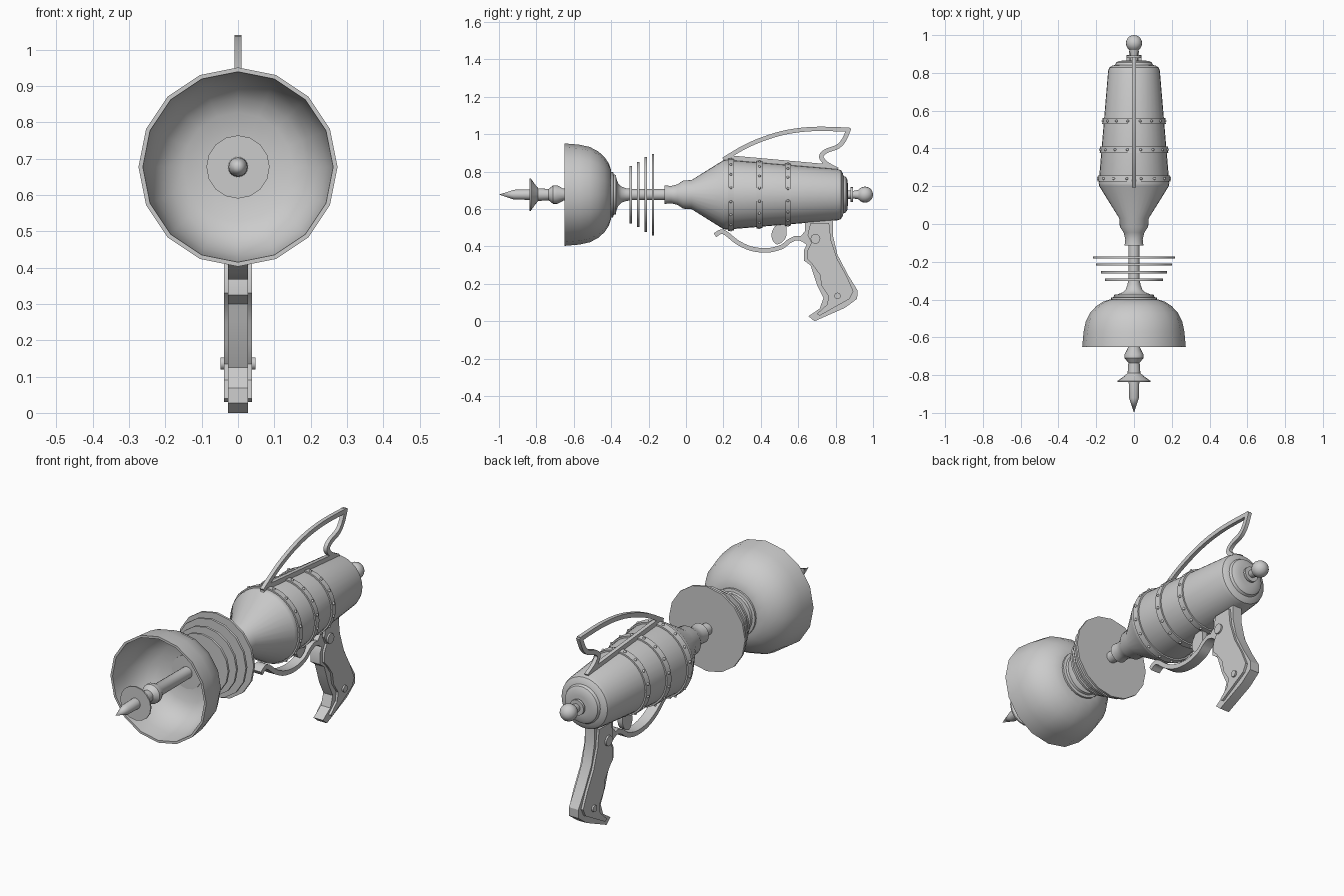
import bpy, bmesh, math
from mathutils import Vector

cube = bpy.data.objects.get("Cube")
if cube:
    bpy.data.objects.remove(cube)

AXIS = 0.677  # height of the barrel axis

metal = bpy.data.materials.new("grey metal")
metal.use_nodes = True
GREY = (0.6, 0.6, 0.6, 1)
metal.diffuse_color = GREY
metal.node_tree.nodes["Principled BSDF"].inputs["Base Color"].default_value = GREY


def finish(name, bm, angle=32):
    bmesh.ops.remove_doubles(bm, verts=bm.verts, dist=1e-5)
    bmesh.ops.recalc_face_normals(bm, faces=bm.faces)
    mesh = bpy.data.meshes.new(name)
    bm.to_mesh(mesh)
    bm.free()
    mesh.materials.append(metal)
    mesh.shade_smooth()
    mesh.set_sharp_from_angle(angle=math.radians(angle))
    obj = bpy.data.objects.new(name, mesh)
    bpy.context.collection.objects.link(obj)
    return obj


def lathe(name, profile, sides=16):
    """Turn a (y, radius) profile around the barrel axis."""
    bm = bmesh.new()
    rings = []
    for y, r in profile:
        ring = []
        for i in range(sides):
            a = math.tau * i / sides
            ring.append(bm.verts.new((r * math.sin(a), y, AXIS + r * math.cos(a))))
        rings.append(ring)
    for a, b in zip(rings, rings[1:]):
        for i in range(sides):
            j = (i + 1) % sides
            bm.faces.new((a[i], a[j], b[j], b[i]))
    return finish(name, bm)


def smooth_path(pts, steps=4, closed=False):
    """Catmull-Rom curve through (y, z) points."""
    p = [Vector(q) for q in pts]
    p = [p[-1]] + p + p[:2] if closed else [p[0]] + p + [p[-1]]
    out = []
    for a, b, c, d in zip(p, p[1:], p[2:], p[3:]):
        for s in range(steps):
            t = s / steps
            out.append(0.5 * (2 * b + (c - a) * t + (2 * a - 5 * b + 4 * c - d) * t * t
                              + (3 * b - a - 3 * c + d) * t ** 3))
    return out if closed else out + [p[-1]]


def prism(name, outline, half):
    """Extrude a (y, z) outline to a plate of the given half width."""
    bm = bmesh.new()
    face = bm.faces.new([bm.verts.new((-half, y, z)) for y, z in outline])
    new = bmesh.ops.extrude_face_region(bm, geom=[face])["geom"]
    bmesh.ops.translate(bm, vec=(2 * half, 0, 0),
                        verts=[v for v in new if isinstance(v, bmesh.types.BMVert)])
    return finish(name, bm)


def ribbon(name, pts, thick, half):
    """Flat bent bar following a (y, z) path."""
    path = smooth_path(pts, 5)
    left, right = [], []
    for i, p in enumerate(path):
        d = (path[min(i + 1, len(path) - 1)] - path[max(i - 1, 0)]).normalized()
        n = Vector((-d.y, d.x)) * thick / 2
        left.append(p + n)
        right.append(p - n)
    return prism(name, left + right[::-1], half)


# Barrel and muzzle
lathe("barrel", [(-.115, 0), (-.115, .05), (-.08, .046), (-.045, .055), (-.015, .075),
                 (.03, .078), (.2, .184), (.215, .187), (.81, .137), (.828, .131),
                 (.838, .115), (.842, .1), (.855, .094), (.863, .08), (.866, .05), (.866, 0)], 32)

# Riveted bands
def body_radius(y):
    return .187 - (y - .215) * .05 / .595

for n, y in enumerate((.24, .393, .545)):
    r0, r1 = body_radius(y - .016), body_radius(y + .016)
    lathe(f"band_{n + 1}", [(y - .016, r0 - .01), (y - .016, r0 + .008),
                            (y + .016, r1 + .008), (y + .016, r1 - .01)], 32)
    bm = bmesh.new()
    for i in range(16):
        a = math.tau * (i + .5) / 16
        r = body_radius(y) + .008
        made = bmesh.ops.create_uvsphere(bm, u_segments=8, v_segments=4, radius=.0075)
        bmesh.ops.translate(bm, verts=made["verts"],
                            vec=(r * math.sin(a), y, AXIS + r * math.cos(a)))
    finish(f"band_rivets_{n + 1}", bm, 60)

# Rear knob
ball = [(.957 - .043 * math.cos(math.pi * i / 10), .043 * math.sin(math.pi * i / 10))
        for i in range(2, 11)]
lathe("rear_knob", [(.86, .022), (.88, .022), (.88, .04), (.893, .04), (.893, .02)] + ball)

# Cooling discs and their rod
lathe("rod", [(-.64, .03), (-.1, .03)])
for n, (y, r) in enumerate(((-.295, .154), (-.255, .174), (-.215, .2), (-.177, .218))):
    lathe(f"cooling_disc_{n + 1}", [(y - .006, 0), (y - .006, r), (y + .006, r), (y + .006, 0)])

# Reflector bowl with hollow front
lathe("reflector_bowl", [(-.4, 0), (-.4, .13), (-.412, .165), (-.435, .2), (-.47, .232),
                         (-.515, .255), (-.57, .267), (-.65, .274), (-.65, .262),
                         (-.57, .256), (-.515, .243), (-.47, .22), (-.44, .19),
                         (-.42, .15), (-.412, .085), (-.417, .085), (-.417, 0)])
lathe("bowl_collar", [(-.41, .122), (-.39, .122), (-.387, .108), (-.375, .105), (-.372, .085),
                      (-.362, .06), (-.345, .043), (-.32, .034), (-.29, .03)], 24)

# Emitter spike
lathe("emitter_spike", [(-1, 0), (-.92, .026), (-.837, .028), (-.837, .087), (-.83, .087),
                        (-.81, .058), (-.79, .034), (-.735, .03), (-.73, .034), (-.71, .05),
                        (-.69, .05), (-.655, .032), (-.42, .03)])

# Sight loop on top
prism("top_rail", [(.19, .84), (.2, .868), (.233, .887), (.735, .842), (.82, .81), (.8, .79)], .01)
ribbon("sight_arch", [(.2, .865), (.34, .945), (.51, 1.005), (.68, 1.028), (.875, 1.024)],
       .023, .01)
ribbon("sight_back", [(.872, 1.033), (.845, .97), (.81, .933), (.75, .91), (.723, .88),
                      (.752, .842), (.81, .81)], .024, .01)

# Trigger and guard
ribbon("trigger_guard", [(.155, .46), (.2, .478), (.275, .422), (.35, .388), (.435, .379),
                         (.51, .397), (.555, .43), (.6, .445), (.66, .42)], .024, .027)
prism("trigger", smooth_path([(.46, .48), (.485, .515), (.53, .525), (.538, .465),
                              (.52, .428), (.485, .411), (.46, .44)], 3, True), .014)

# Grip frame and raised side panels
prism("grip_frame", [(.6, .44), (.635, .48), (.635, .56), (.785, .57), (.785, .46), (.81, .355),
                     (.865, .25), (.917, .165), (.915, .12), (.85, .072), (.687, 0),
                     (.655, .027), (.715, .068), (.735, .125), (.7, .195), (.682, .25),
                     (.665, .3), (.63, .325), (.63, .38), (.645, .41)], .027)
prism("grip_panels", [(.665, .525), (.765, .525), (.775, .435), (.81, .33), (.86, .24),
                      (.895, .16), (.875, .12), (.715, .03), (.7, .04), (.755, .09),
                      (.762, .135), (.725, .19), (.715, .25), (.675, .305), (.65, .33),
                      (.65, .38), (.67, .42), (.65, .46)], .039)

# Grip pins
for name, y, z, r in (("upper_pin", .692, .441, .026), ("lower_pin", .81, .136, .017)):
    circle = [(y + r * math.cos(math.tau * i / 16), z + r * math.sin(math.tau * i / 16))
              for i in range(16)]
    prism(name, circle, .048)
